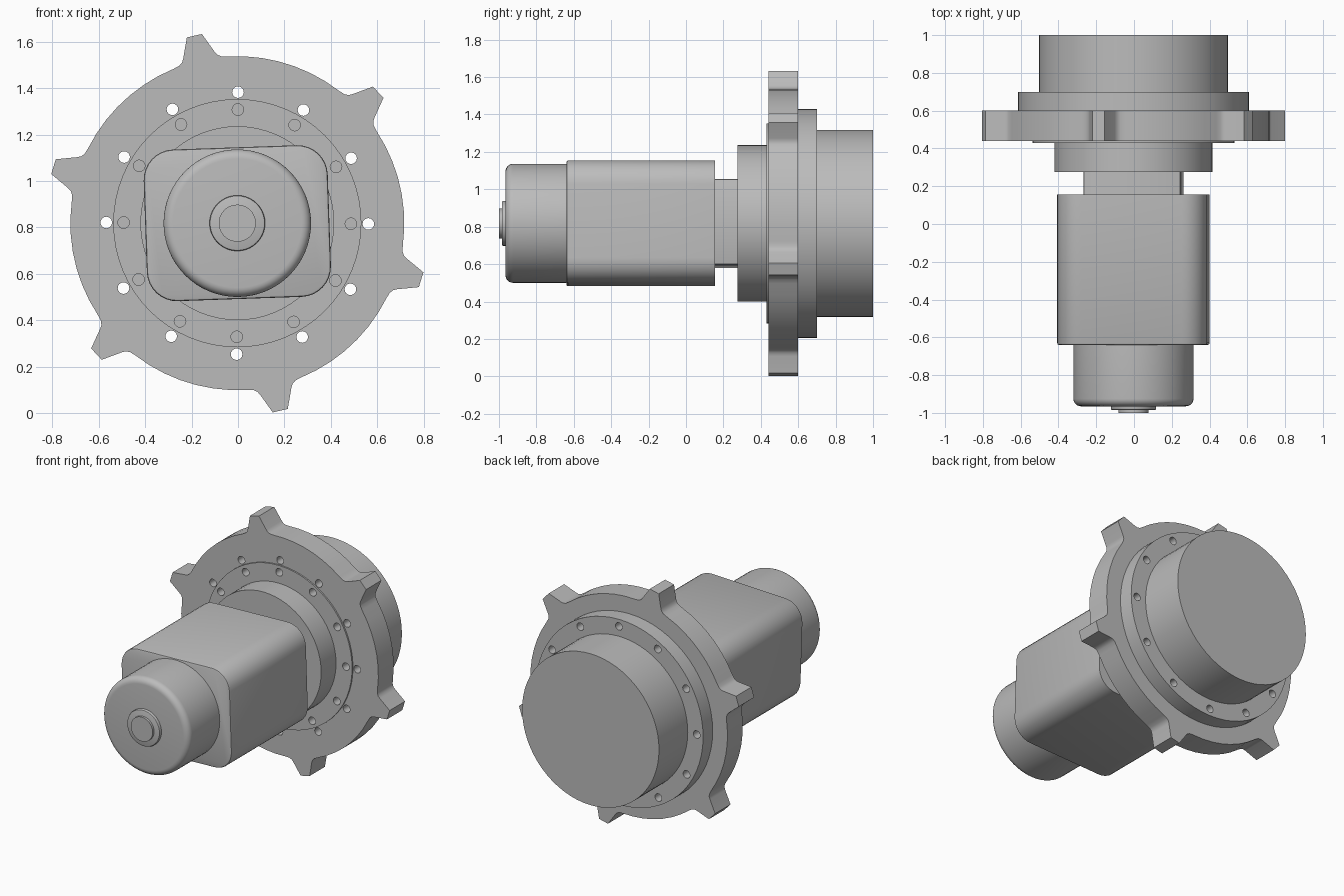
import bpy, bmesh
from math import sin, cos, pi, radians
from mathutils import Matrix

if "Cube" in bpy.data.objects:
    bpy.data.objects.remove(bpy.data.objects["Cube"])

CX, CZ = -0.003, 0.818          # common axis of all turned parts

grey = bpy.data.materials.new("machined_grey")
grey.use_nodes = True
grey.diffuse_color = (0.5, 0.5, 0.5, 1)
grey.node_tree.nodes["Principled BSDF"].inputs["Base Color"].default_value = (0.5, 0.5, 0.5, 1)


def finish(name, bm):
    bmesh.ops.recalc_face_normals(bm, faces=bm.faces)
    mesh = bpy.data.meshes.new(name)
    bm.to_mesh(mesh)
    bm.free()
    mesh.materials.append(grey)
    obj = bpy.data.objects.new(name, mesh)
    obj.location = (CX, 0, CZ)
    bpy.context.collection.objects.link(obj)
    return obj


def smooth(obj):
    bpy.ops.object.select_all(action='DESELECT')
    obj.select_set(True)
    bpy.context.view_layer.objects.active = obj
    bpy.ops.object.shade_smooth_by_angle(angle=radians(30))


def prism(name, outline, y0, y1):
    """Extrude an (x, z) outline along y."""
    bm = bmesh.new()
    face = bm.faces.new([bm.verts.new((x, y0, z)) for x, z in outline])
    new = bmesh.ops.extrude_face_region(bm, geom=[face])["geom"]
    bmesh.ops.translate(bm, vec=(0, y1 - y0, 0),
                        verts=[v for v in new if isinstance(v, bmesh.types.BMVert)])
    return finish(name, bm)


def polar(r, a):
    return r * cos(a), r * sin(a)


def disc(name, r, y0, y1, n=64):
    return prism(name, [polar(r, 2 * pi * i / n) for i in range(n)], y0, y1)


def rounded_rect(w, h, r, turn, n=8):
    """Outline of a rectangle with half sizes w, h, turned about the axis."""
    pts = []
    for k, (sx, sz) in enumerate([(1, 1), (-1, 1), (-1, -1), (1, -1)]):
        for i in range(n + 1):
            dx, dz = polar(r, (k + i / n) * pi / 2)
            x, z = sx * (w - r) + dx, sz * (h - r) + dz
            pts.append((x * cos(turn) - z * sin(turn), x * sin(turn) + z * cos(turn)))
    return pts


def round_front(obj, size, segments):
    """Fillet the rim of the front cap."""
    bm = bmesh.new()
    bm.from_mesh(obj.data)
    front = min(bm.faces, key=lambda f: f.calc_center_median().y)
    bmesh.ops.bevel(bm, geom=list(front.edges), offset=size, offset_type='OFFSET',
                    segments=segments, profile=0.5, affect='EDGES')
    bm.to_mesh(obj.data)
    bm.free()


def hole_cutter(name, radius, y0, y1):
    """Twelve pins on a bolt circle."""
    bm = bmesh.new()
    for i in range(12):
        x, z = polar(radius, radians(30 * i - 0.3))
        place = Matrix.Translation((x, (y0 + y1) / 2, z)) @ Matrix.Rotation(pi / 2, 4, 'X')
        bmesh.ops.create_cone(bm, cap_ends=True, segments=16, radius1=0.025,
                              radius2=0.025, depth=y1 - y0, matrix=place)
    obj = finish(name, bm)
    obj.hide_render = True
    return obj


def cut(obj, cutter):
    mod = obj.modifiers.new("holes", 'BOOLEAN')
    mod.operation, mod.solver, mod.object = 'DIFFERENCE', 'EXACT', cutter
    bpy.ops.object.select_all(action='DESELECT')
    obj.select_set(True)
    bpy.context.view_layer.objects.active = obj
    bpy.ops.object.modifier_apply(modifier=mod.name)


# Motor end with its raised boss
boss_cap = disc("boss_cap", 0.08, -1.0, -0.97, 40)
boss_ring = disc("boss_ring", 0.12, -0.985, -0.95, 40)
round_front(boss_ring, 0.008, 2)
motor_end = disc("motor_end", 0.318, -0.965, -0.62)
round_front(motor_end, 0.04, 6)

# Body and neck, slightly turned about the axis
TURN = radians(2)
body = prism("motor_body", rounded_rect(0.397, 0.327, 0.13, TURN), -0.64, 0.155)
round_front(body, 0.01, 2)
neck = prism("neck", rounded_rect(0.257, 0.229, 0.01, TURN, 2), 0.14, 0.29)

# Turned hub parts
collar = disc("collar", 0.418, 0.275, 0.45)
face_plate = disc("face_plate", 0.535, 0.43, 0.44)
back_flange = disc("back_flange", 0.612, 0.6, 0.7)
back_drum = disc("back_drum", 0.5, 0.69, 1.0)

# Mounting disc with six lugs: half profile of a lug as (degrees, radius)
half_lug = [(9.5, 0.72), (7.4, 0.723), (6.1, 0.732), (5.3, 0.747), (2.3, 0.83)]
lug = [(-a, r) for a, r in half_lug] + half_lug[::-1]
outline = []
for k in range(6):
    mid = 42.9 + 60 * k
    outline += [polar(r, radians(mid + a)) for a, r in lug]
    outline += [polar(0.72, radians(mid + 9.5 + 41 * i / 7)) for i in range(1, 7)]
mounting_disc = prism("mounting_disc", outline, 0.44, 0.6)

# Bolt circles: outer holes go through, inner ones are blind
outer = hole_cutter("outer_hole_cutter", 0.565, 0.4, 0.75)
inner = hole_cutter("inner_hole_cutter", 0.49, 0.4, 0.585)
for part, cutter in [(mounting_disc, outer), (mounting_disc, inner),
                     (face_plate, inner), (back_flange, outer)]:
    cut(part, cutter)
for cutter in (outer, inner):
    bpy.data.objects.remove(cutter)

for part in (boss_cap, boss_ring, motor_end, body, neck, collar, face_plate,
             mounting_disc, back_flange, back_drum):
    smooth(part)
